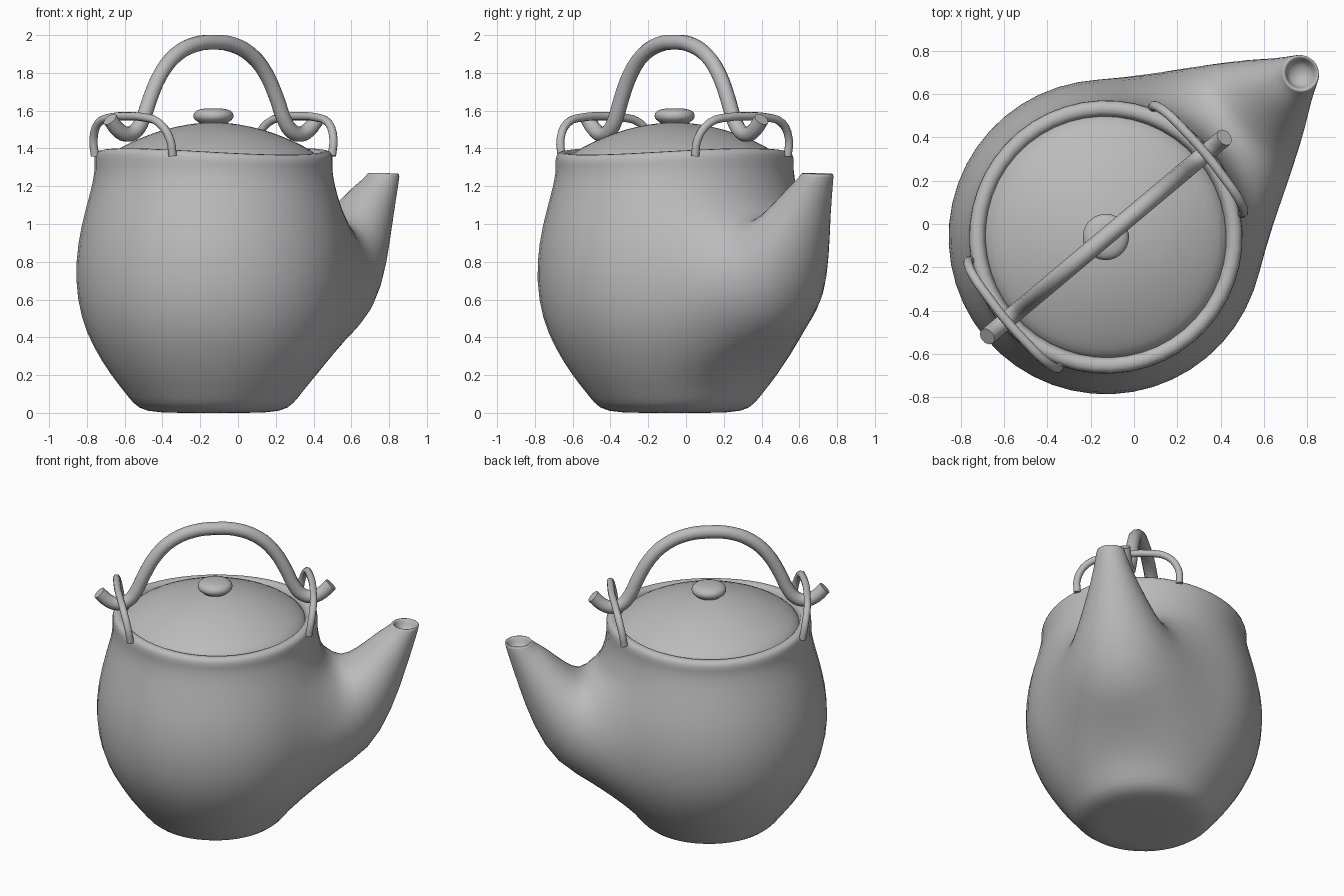
import bpy, bmesh, math
from mathutils import Matrix, Vector

if "Cube" in bpy.data.objects:
    bpy.data.objects.remove(bpy.data.objects["Cube"])

# Parts are built with the spout along local +x, then turned and moved into place
PLACE = Matrix.Translation((-0.13, -0.06, 0)) @ Matrix.Rotation(math.radians(40), 4, 'Z')
SEGS = 24

clay = bpy.data.materials.new("grey clay")
clay.use_nodes = True
GREY = (0.5, 0.5, 0.5, 1)
clay.diffuse_color = GREY
clay.node_tree.nodes["Principled BSDF"].inputs["Base Color"].default_value = GREY


def activate(ob):
    bpy.context.collection.objects.link(ob)
    bpy.ops.object.select_all(action='DESELECT')
    bpy.context.view_layer.objects.active = ob
    ob.select_set(True)


def add_mesh(name, bm, subdivide=1):
    bmesh.ops.recalc_face_normals(bm, faces=bm.faces[:])
    bm.transform(PLACE)
    me = bpy.data.meshes.new(name)
    bm.to_mesh(me)
    bm.free()
    me.materials.append(clay)
    ob = bpy.data.objects.new(name, me)
    activate(ob)
    if subdivide:
        mod = ob.modifiers.new("smooth surface", 'SUBSURF')
        mod.levels = mod.render_levels = subdivide
    bpy.ops.object.shade_smooth()
    return ob


def bridge(bm, a, b):
    n = len(a)
    for i in range(n):
        j = (i + 1) % n
        bm.faces.new((a[i], a[j], b[j], b[i]))


def lathe(bm, profile, segs=SEGS):
    """Rings of (radius, height); both ends are closed with a fan."""
    rings = [[bm.verts.new((r * math.cos(math.tau * i / segs), r * math.sin(math.tau * i / segs), z))
              for i in range(segs)] for r, z in profile]
    for a, b in zip(rings, rings[1:]):
        bridge(bm, a, b)
    return rings


def fan(bm, ring, z):
    top = bm.verts.new((0, 0, z))
    for i in range(len(ring)):
        bm.faces.new((ring[i], ring[(i + 1) % len(ring)], top))


# Pot body with rolled rim
bm = bmesh.new()
body_profile = [(.2, 0), (.37, .005), (.43, .05), (.475, .11), (.55, .2), (.645, .35), (.71, .5),
                (.742, .7), (.728, .9), (.685, 1.08), (.65, 1.2), (.635, 1.29), (.64, 1.35),
                (.635, 1.395), (.6, 1.405), (.565, 1.395), (.555, 1.33), (.555, 1.2)]
rings = lathe(bm, body_profile)
fan(bm, rings[0], 0)

# The rim dips between the two lugs
for ring in rings[12:]:
    for i, v in enumerate(ring):
        v.co.z -= .0175 * (1 - math.cos(2 * math.tau * i / SEGS))

# Open a window in the wall, six faces wide and five high, for the spout
LOW, HIGH, HALF = 4, 9, 3
inside = [v for ring in rings[LOW + 1:HIGH] for v in (ring[i] for i in range(1 - HALF, HALF))]
loop = [rings[LOW][i] for i in range(-HALF, HALF + 1)]
loop += [rings[k][HALF] for k in range(LOW + 1, HIGH)]
loop += [rings[HIGH][i] for i in range(HALF, -HALF - 1, -1)]
loop += [rings[k][-HALF] for k in range(HIGH - 1, LOW, -1)]
bmesh.ops.delete(bm, geom=inside, context='VERTS')

# Spout sections: lower point, upper point, half width, backward bow of the sides
sections = [((.73, .33), (.755, 1.035), .41, .03),
            ((.95, .45), (.82, 1.05), .30, 0),
            ((1.09, .70), (.93, 1.14), .215, 0),
            ((1.18, .98), (1.02, 1.22), .14, 0),
            ((1.255, 1.23), (1.085, 1.255), .092, 0),
            ((1.262, 1.27), (1.092, 1.275), .088, 0),
            ((1.247, 1.265), (1.107, 1.27), .07, 0),
            ((1.22, 1.19), (1.11, 1.2), .055, 0)]
n = len(loop)
for low, high, width, bow in sections:
    low, high = Vector((low[0], 0, low[1])), Vector((high[0], 0, high[1]))
    ring = []
    for i in range(n):
        t = math.tau * (i - HALF) / n
        co = (low + high) / 2 + (low - high) / 2 * math.cos(t)
        ring.append(bm.verts.new((co.x - bow * math.sin(t) ** 2, width * math.sin(t), co.z)))
    bridge(bm, loop, ring)
    loop = ring
bm.faces.new(loop)
add_mesh("pot_body_and_spout", bm)

# Domed lid
bm = bmesh.new()
rings = lathe(bm, [(.57, 1.33), (.56, 1.365), (.49, 1.41), (.38, 1.46), (.27, 1.5), (.13, 1.53)])
fan(bm, rings[-1], 1.54)
add_mesh("lid", bm)

# Lid knob
bm = bmesh.new()
rings = lathe(bm, [(.07, 1.51), (.07, 1.535), (.105, 1.55), (.113, 1.575), (.1, 1.602), (.05, 1.612)], 16)
fan(bm, rings[-1], 1.612)
add_mesh("lid_knob", bm)


def add_tube(name, points, radius):
    cu = bpy.data.curves.new(name, 'CURVE')
    cu.dimensions = '3D'
    cu.resolution_u = 3
    cu.bevel_depth = radius
    cu.bevel_resolution = 3
    cu.use_fill_caps = True
    sp = cu.splines.new('BEZIER')
    sp.bezier_points.add(len(points) - 1)
    for bp, co in zip(sp.bezier_points, points):
        bp.co = PLACE @ Vector(co)
        bp.handle_left_type = bp.handle_right_type = 'AUTO'
    cu.materials.append(clay)
    ob = bpy.data.objects.new(name, cu)
    activate(ob)
    bpy.ops.object.convert(target='MESH')
    bpy.ops.object.shade_smooth_by_angle(angle=math.radians(50))


# Arched handle with hooked ends
half = [(.715, 1.555), (.66, 1.5), (.6, 1.475), (.535, 1.495), (.485, 1.56), (.44, 1.66),
        (.36, 1.8), (.26, 1.895), (.13, 1.95)]
path = [(-u, 0, z) for u, z in half] + [(0, 0, 1.962)] + [(u, 0, z) for u, z in reversed(half)]
add_tube("arched_handle", path, .041)

# Wire lugs that the handle hooks under
lug = [(.55, .32, 1.36), (.565, .315, 1.45), (.585, .25, 1.535), (.595, .13, 1.565)]
for name, side in (("spout_side_lug", 1), ("far_side_lug", -1)):
    path = [(side * u, v, z) for u, v, z in lug] + [(side * .6, 0, 1.57)]
    path += [(side * u, -v, z) for u, v, z in reversed(lug)]
    add_tube(name, path, .022)
